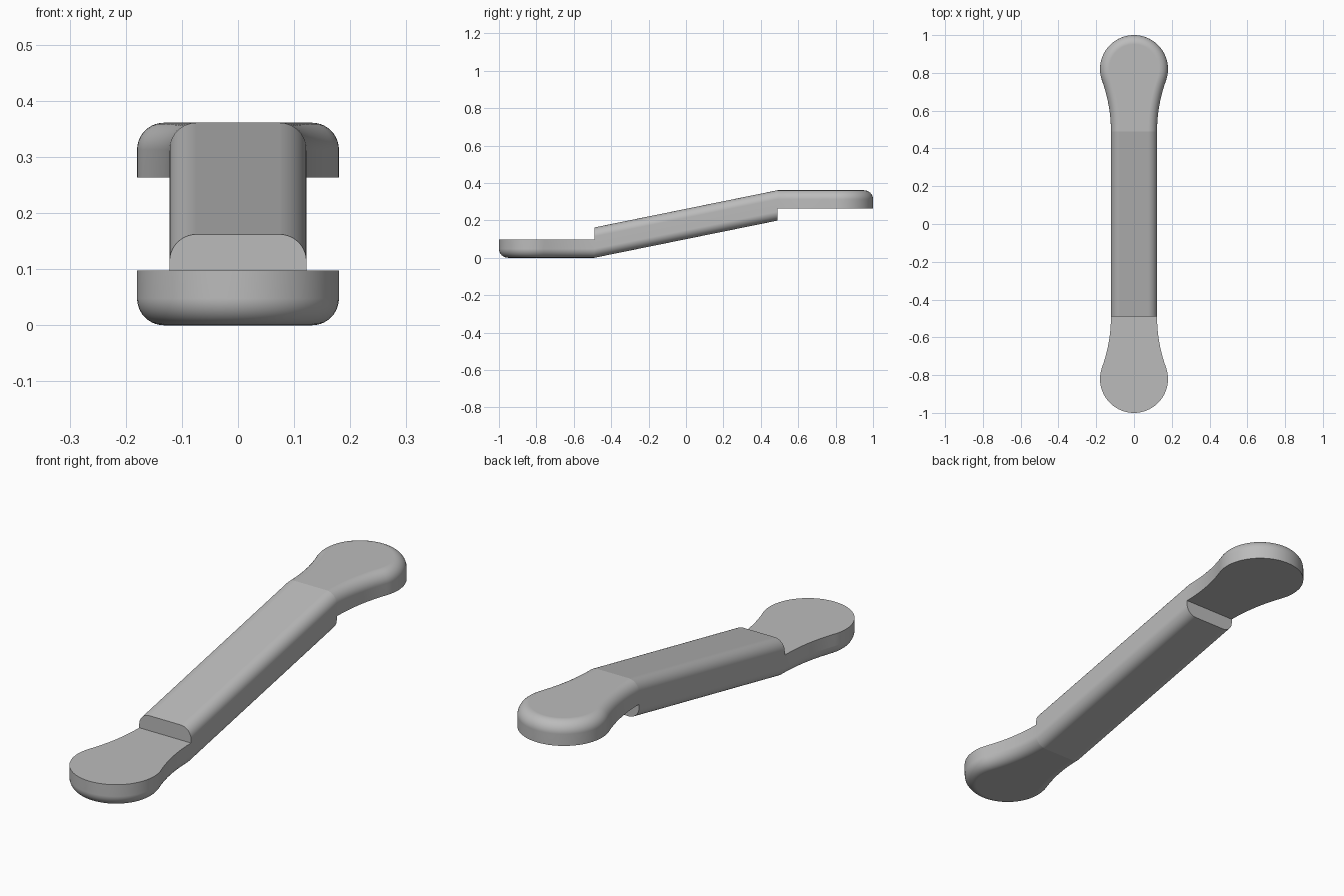
import bpy
import bmesh
from math import sin, cos, pi, atan2

cube = bpy.data.objects.get("Cube")
if cube:
    bpy.data.objects.remove(cube)

HEIGHT = 0.361       # overall height
HALF = 0.122         # half width of the bar
BAR_END = 0.49       # where the bar meets the paddles
BAR_DEPTH = 0.162    # vertical thickness of the bar
PAD_R, PAD_Y = 0.18, 0.82
PAD_DEPTH = 0.098
FILLET = 0.048
STEPS = 10

grey = bpy.data.materials.new("plain grey")
grey.use_nodes = True
grey.diffuse_color = (0.5, 0.5, 0.5, 1)
grey.node_tree.nodes["Principled BSDF"].inputs["Base Color"].default_value = (0.5, 0.5, 0.5, 1)


def loft(name, rings):
    """Join equal-length closed rings into a capped solid."""
    bm = bmesh.new()
    loops = [[bm.verts.new(p) for p in ring] for ring in rings]
    n = len(loops[0])
    for a, b in zip(loops, loops[1:]):
        for i in range(n):
            j = (i + 1) % n
            bm.faces.new((a[i], a[j], b[j], b[i]))
    bm.faces.new(loops[0])
    bm.faces.new(loops[-1])
    bmesh.ops.recalc_face_normals(bm, faces=bm.faces)
    mesh = bpy.data.meshes.new(name)
    bm.to_mesh(mesh)
    bm.free()
    mesh.materials.append(grey)
    obj = bpy.data.objects.new(name, mesh)
    bpy.context.collection.objects.link(obj)
    bpy.ops.object.select_all(action='DESELECT')
    obj.select_set(True)
    bpy.context.view_layer.objects.active = obj
    bpy.ops.object.shade_smooth_by_angle(angle=pi / 6)
    weighted = obj.modifiers.new("flat caps", 'WEIGHTED_NORMAL')
    weighted.keep_sharp = True
    return obj


def paddle_outline(d):
    """Round paddle with a concave neck, offset inwards by d."""
    run = PAD_Y - BAR_END
    neck_r = (HALF**2 + run**2 - PAD_R**2) / (2 * (PAD_R - HALF))
    cx = HALF + neck_r
    turn = atan2(run, cx)
    neck = []
    for i in range(STEPS):
        t = turn * i / STEPS
        neck.append((cx - (neck_r + d) * cos(t), BAR_END + (neck_r + d) * sin(t)))
    count = 48
    head = []
    for i in range(count + 1):
        t = -turn + (pi + 2 * turn) * i / count
        head.append(((PAD_R - d) * cos(t), PAD_Y + (PAD_R - d) * sin(t)))
    return neck + head + [(-x, y) for x, y in reversed(neck)]


def paddle(name, flip):
    """Paddle with one rounded rim; flip turns it over to the other end."""
    layers = [(0, HEIGHT - PAD_DEPTH)]
    for i in range(STEPS + 1):
        a = pi / 2 * i / STEPS
        layers.append((FILLET * (1 - cos(a)), HEIGHT - FILLET * (1 - sin(a))))
    rings = []
    for d, z in layers:
        ring = [(x, y, z) for x, y in paddle_outline(d)]
        if flip:
            ring = [(x, -y, HEIGHT - z) for x, y, z in ring]
        rings.append(ring)
    return loft(name, rings)


def bar_section(y, bottom):
    """Rounded rectangle across the bar."""
    ring = []
    corners = ((1, 1), (-1, 1), (-1, -1), (1, -1))
    for k, (sx, sz) in enumerate(corners):
        for i in range(STEPS + 1):
            a = pi / 2 * (k + i / STEPS)
            x = sx * (HALF - FILLET) + FILLET * cos(a)
            z = sz * (BAR_DEPTH / 2 - FILLET) + FILLET * sin(a)
            ring.append((x, y, bottom + BAR_DEPTH / 2 + z))
    return ring


# Sloping bar, cut upright at both ends
loft("sloping_bar", [bar_section(-BAR_END, 0), bar_section(BAR_END, HEIGHT - BAR_DEPTH)])

# Raised paddle at the back, lowered and turned-over paddle at the front
paddle("upper_paddle", False)
paddle("lower_paddle", True)
